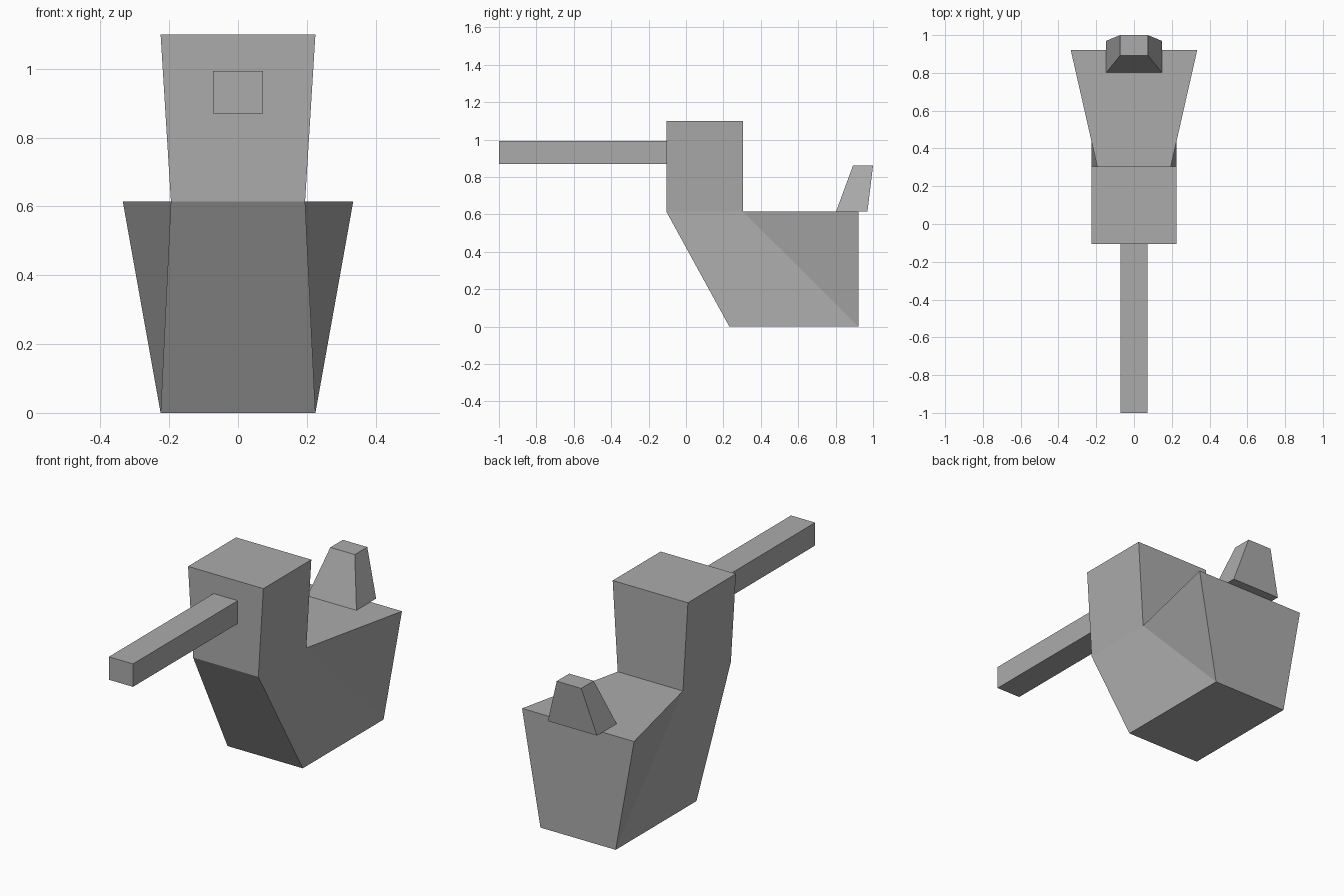
import bpy, bmesh

if "Cube" in bpy.data.objects:
    bpy.data.objects.remove(bpy.data.objects["Cube"])

grey = bpy.data.materials.new("plain grey")
grey.diffuse_color = (0.41, 0.41, 0.41, 1)
grey.use_nodes = True
grey.node_tree.nodes["Principled BSDF"].inputs["Base Color"].default_value = grey.diffuse_color


def solid(name, verts, faces):
    me = bpy.data.meshes.new(name)
    me.from_pydata(verts, [], faces)
    bm = bmesh.new()
    bm.from_mesh(me)
    bmesh.ops.recalc_face_normals(bm, faces=bm.faces)
    bm.to_mesh(me)
    bm.free()
    me.materials.append(grey)
    ob = bpy.data.objects.new(name, me)
    bpy.context.collection.objects.link(ob)
    return ob


def tapered_block(name, low, high):
    """Block between two rectangles, each (half width, y front, y back, z)."""
    verts = []
    for w, y0, y1, z in (low, high):
        verts += [(-w, y0, z), (w, y0, z), (w, y1, z), (-w, y1, z)]
    sides = [(i, (i + 1) % 4, (i + 1) % 4 + 4, i + 4) for i in range(4)]
    return solid(name, verts, [(3, 2, 1, 0), (4, 5, 6, 7)] + sides)


# Flared lower body: right-hand points, mirrored to the left
FRONT, STEP, BACK = -0.105, 0.305, 0.922
TOP = 0.615
half = [(0.225, 0.232, 0), (0.225, BACK, 0), (0.335, BACK, TOP),
        (0.195, STEP, TOP), (0.195, FRONT, TOP)]
verts = half + [(-x, y, z) for x, y, z in half]
side = [(0, 3, 4), (0, 1, 3), (1, 2, 3)]
faces = side + [tuple(i + 5 for i in f) for f in side]
# bottom, back, deck, deck under the head, front slope
faces += [(i, j, j + 5, i + 5) for i, j in ((0, 1), (1, 2), (2, 3), (3, 4), (4, 0))]
solid("lower_body", verts, faces)

# Upper block, barrel and rear fin
tapered_block("upper_block", (0.195, FRONT, STEP, TOP), (0.225, FRONT, STEP, 1.1))
tapered_block("front_bar", (0.072, -1.0, FRONT, 0.87), (0.072, -1.0, FRONT, 0.994))
tapered_block("rear_fin", (0.147, 0.802, 0.97, TOP), (0.073, 0.893, 1.0, 0.862))
